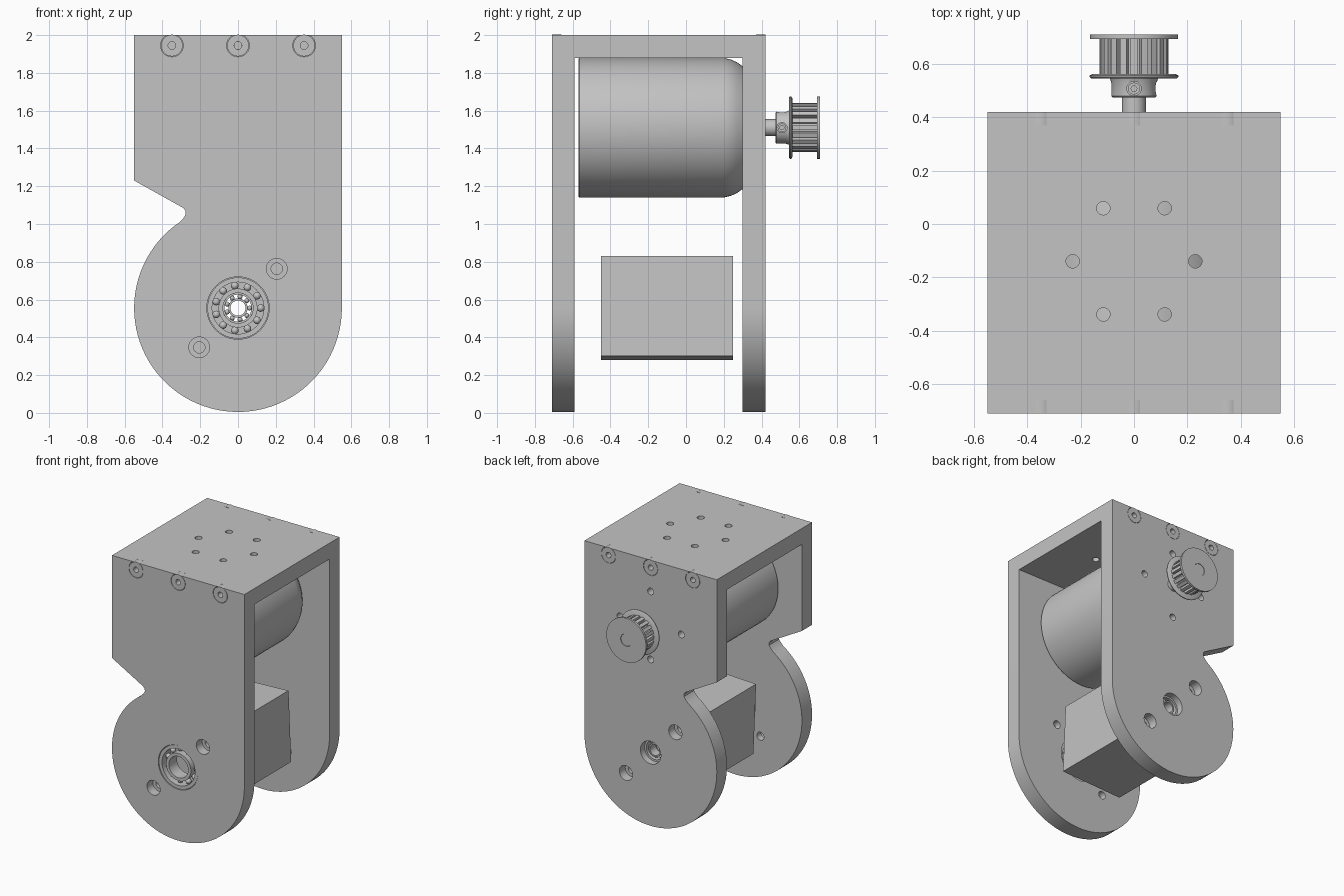
import bpy, bmesh
from math import sin, cos, pi, radians
from mathutils import Matrix, Vector

if "Cube" in bpy.data.objects:
    bpy.data.objects.remove(bpy.data.objects["Cube"])

grey = bpy.data.materials.new("plain grey")
grey.use_nodes = True
grey.diffuse_color = (0.55, 0.55, 0.55, 1)
grey.node_tree.nodes["Principled BSDF"].inputs["Base Color"].default_value = (0.55, 0.55, 0.55, 1)

PIVOT_Z, MOTOR_Z = 0.555, 1.51
FRONT, BACK, THICK = -0.71, 0.42, 0.12


def along_y(x=0, z=0):
    """Frame whose local z axis runs along world y."""
    return Matrix.Translation((x, 0, z)) @ Matrix.Rotation(-pi / 2, 4, "X")


def lathe(bm, profile, frame, seg=32, ring=False):
    """Turn (radius, height) points; a ring profile closes on itself."""
    loops = [[bm.verts.new(frame @ Vector((r * cos(2 * pi * i / seg), r * sin(2 * pi * i / seg), h)))
              for i in range(seg)] for r, h in profile]
    pairs = list(zip(loops, loops[1:]))
    if ring:
        pairs.append((loops[-1], loops[0]))
    else:
        bm.faces.new(loops[0])
        bm.faces.new(loops[-1])
    for a, b in pairs:
        for i in range(seg):
            j = (i + 1) % seg
            bm.faces.new((a[i], a[j], b[j], b[i]))


def tube(bm, inner, outer, h0, h1, frame, seg=32):
    lathe(bm, [(inner, h0), (outer, h0), (outer, h1), (inner, h1)], frame, seg, True)


def prism(bm, points, h0, h1, frame):
    a, b = ([bm.verts.new(frame @ Vector((x, y, h))) for x, y in points] for h in (h0, h1))
    bm.faces.new(a)
    bm.faces.new(b)
    for i in range(len(a)):
        j = (i + 1) % len(a)
        bm.faces.new((a[i], a[j], b[j], b[i]))


def finish(bm, name, cutter=None):
    """Make the object, cut its holes and smooth its round faces."""
    bmesh.ops.recalc_face_normals(bm, faces=bm.faces)
    mesh = bpy.data.meshes.new(name)
    bm.to_mesh(mesh)
    bm.free()
    mesh.materials.append(grey)
    ob = bpy.data.objects.new(name, mesh)
    bpy.context.scene.collection.objects.link(ob)
    bpy.ops.object.select_all(action="DESELECT")
    ob.select_set(True)
    bpy.context.view_layer.objects.active = ob
    if cutter:
        tool = finish(cutter, name + "_cutter")
        tool.hide_render = True
        tool.select_set(False)
        ob.select_set(True)
        bpy.context.view_layer.objects.active = ob
        mod = ob.modifiers.new("holes", "BOOLEAN")
        mod.operation, mod.solver, mod.object = "DIFFERENCE", "EXACT", tool
        bpy.ops.object.modifier_apply(modifier=mod.name)
        bpy.data.objects.remove(tool)
    bpy.ops.object.shade_smooth_by_angle(angle=radians(30))
    return ob


# Side plate outline: round foot, notch on one side, square top
outline = [(0.55 * cos(a), PIVOT_Z + 0.55 * sin(a))
           for a in (radians(-235.7 * i / 60) for i in range(61))]
outline += [(-0.29, 1.03), (-0.277, 1.05), (-0.278, 1.07), (-0.29, 1.085),
            (-0.55, 1.23), (-0.55, 2), (0.55, 2)]


def side_plate(name, outer, inward, bore, steps):
    """Plate with stepped holes; steps are (x, z, wide, depth, narrow)."""
    bm, cut = bmesh.new(), bmesh.new()
    prism(bm, [(x, -z) for x, z in outline], outer, outer + inward * THICK, along_y())
    lathe(cut, [(bore, outer - 0.05), (bore, outer + inward * THICK + 0.05)]
          if inward > 0 else [(bore, outer + 0.05), (bore, outer - THICK - 0.05)], along_y(0, PIVOT_Z), 48)
    for x, z, wide, depth, narrow in steps:
        lathe(cut, [(wide, outer - inward * 0.05), (wide, outer + inward * depth),
                    (narrow, outer + inward * depth), (narrow, outer + inward * (THICK + 0.05))],
              along_y(x, z), 24)
    finish(bm, name, cut)


edge_x = (-0.35, 0, 0.35)
edge_bolts = [(x, 1.945, 0.06, 0.05, 0.02) for x in edge_x]


def pivot_bolts(side):
    return [(s * side * 0.205, PIVOT_Z + s * 0.208, 0.055, 0.07, 0.03) for s in (-1, 1)]


motor_holes = [(0.255 * cos(k * pi / 2), MOTOR_Z + 0.255 * sin(k * pi / 2), 0.025, 0.06, 0.024)
               for k in range(4)]
side_plate("front_plate", FRONT, 1, 0.165, edge_bolts + pivot_bolts(1))
side_plate("back_plate", BACK, -1, 0.085, edge_bolts + pivot_bolts(-1) + motor_holes)

# Flush bolt heads along the upper edges
for name, outer, inward in (("front", FRONT, 1), ("back", BACK, -1)):
    bm = bmesh.new()
    for x in edge_x:
        tube(bm, 0.02, 0.0575, outer, outer + inward * 0.05, along_y(x, 1.945))
    finish(bm, name + "_bolt_heads")

# Top plate with a ring of six holes
bm, cut = bmesh.new(), bmesh.new()
prism(bm, [(-0.55, FRONT + THICK), (0.55, FRONT + THICK), (0.55, BACK - THICK), (-0.55, BACK - THICK)],
      1.88, 2, Matrix())
for k in range(6):
    a = k * pi / 3
    lathe(cut, [(0.025, 1.8), (0.025, 2.1)],
          Matrix.Translation((0.23 * cos(a), -0.14 + 0.23 * sin(a), 0)), 24)
finish(bm, "top_plate", cut)


def bearing(name, y0, y1, outer, outer_in, inner_out, bore, balls):
    bm = bmesh.new()
    frame = along_y(0, PIVOT_Z)
    tube(bm, outer_in, outer, y0, y1, frame, 48)
    tube(bm, bore, inner_out, y0, y1, frame, 48)
    mid = (outer_in + inner_out) / 2
    for k in range(balls):
        a = 2 * pi * k / balls
        spot = frame @ Vector((mid * cos(a), mid * sin(a), (y0 + y1) / 2))
        bmesh.ops.create_uvsphere(bm, u_segments=12, v_segments=8,
                                  radius=(outer_in - inner_out) / 2 + 0.003,
                                  matrix=Matrix.Translation(spot))
    finish(bm, name)


bearing("front_bearing", FRONT + 0.004, FRONT + 0.1, 0.162, 0.137, 0.103, 0.08, 11)
bearing("back_bearing", 0.3, 0.37, 0.085, 0.071, 0.051, 0.04, 9)

# Slightly turned square block between the plates, bored through
bm, cut = bmesh.new(), bmesh.new()
prism(bm, [(-0.256, -0.265), (0.256, -0.265), (0.256, 0.265), (-0.256, 0.265)], -0.45, 0.25,
      along_y(0, PIVOT_Z) @ Matrix.Rotation(radians(-2.4), 4, "Z"))
lathe(cut, [(0.08, -0.5), (0.08, 0.3)], along_y(0, PIVOT_Z))
finish(bm, "pivot_block", cut)

# Motor body and shaft
axis = along_y(0, MOTOR_Z)
bm = bmesh.new()
lathe(bm, [(0.365, -0.57), (0.37, -0.565), (0.37, 0.2), (0.36, 0.24), (0.346, 0.27), (0.325, 0.3)], axis, 64)
finish(bm, "motor_body")
bm = bmesh.new()
lathe(bm, [(0.045, 0.29), (0.045, 0.707)], axis)
finish(bm, "motor_shaft")

# Pulley: hub with set screws, two flanges, toothed drum
bm, cut = bmesh.new(), bmesh.new()
lathe(bm, [(0.08, 0.475), (0.085, 0.48), (0.085, 0.53), (0.092, 0.55)], axis, 40)
screw_frames = [Matrix.Translation((0, 0.508, MOTOR_Z)),
                Matrix.Translation((0, 0.508, MOTOR_Z)) @ Matrix.Rotation(pi / 2, 4, "Y")]
for f in screw_frames:
    lathe(cut, [(0.027, 0.06), (0.027, 0.12)], f, 20)
finish(bm, "pulley_hub", cut)
bm = bmesh.new()
for f in screw_frames:
    tube(bm, 0.011, 0.023, 0.055, 0.08, f, 12)
finish(bm, "set_screws")

bm = bmesh.new()
tube(bm, 0.046, 0.165, 0.694, 0.71, axis, 48)
lathe(bm, [(0.046, 0.545), (0.16, 0.545), (0.166, 0.551), (0.166, 0.557), (0.155, 0.563), (0.046, 0.563)],
      axis, 48, True)
finish(bm, "pulley_flanges")

bm = bmesh.new()
teeth = 20
tooth = ((-0.3, 0.13), (0.3, 0.13), (0.36, 0.105), (0.64, 0.105))
prism(bm, [(r * cos(2 * pi * (k + t) / teeth), r * sin(2 * pi * (k + t) / teeth))
           for k in range(teeth) for t, r in tooth], 0.56, 0.696, axis)
finish(bm, "pulley_teeth")
